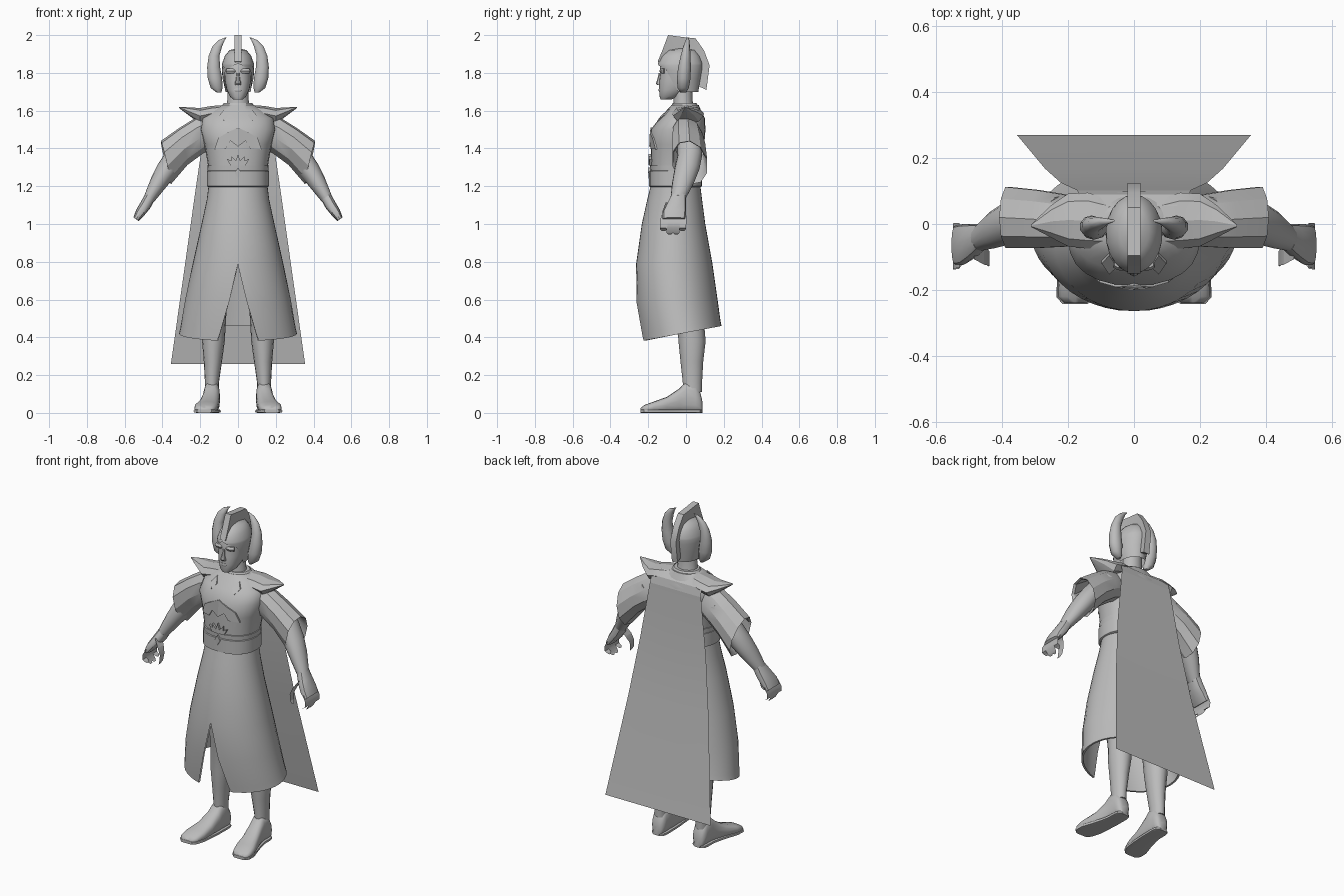
import bpy, bmesh, math
from mathutils import Vector

grey = bpy.data.materials.new("stone grey")
grey.diffuse_color = (0.5, 0.5, 0.5, 1)
X, Y, Z = Vector((1, 0, 0)), Vector((0, 1, 0)), Vector((0, 0, 1))


def finish(name, bm, mirror=False, angle=35):
    bmesh.ops.remove_doubles(bm, verts=bm.verts, dist=0.0005)
    bmesh.ops.recalc_face_normals(bm, faces=bm.faces)
    me = bpy.data.meshes.new(name)
    bm.to_mesh(me)
    bm.free()
    ob = bpy.data.objects.new(name, me)
    bpy.context.collection.objects.link(ob)
    me.materials.append(grey)
    if mirror:
        m = ob.modifiers.new("mirror", 'MIRROR')
        m.use_clip = False
    bpy.ops.object.select_all(action='DESELECT')
    ob.select_set(True)
    bpy.context.view_layer.objects.active = ob
    bpy.ops.object.shade_smooth_by_angle(angle=math.radians(angle))
    return ob


def loft(name, secs, n=16, u=X, v=Y, p=2.0, caps=True, mirror=False, angle=40):
    """Skin rings (x, y, z, ru, rv[, front gap in degrees, tilt])."""
    bm = bmesh.new()
    opened = any(len(s) > 5 for s in secs)
    rings = []
    for s in secs:
        gap, tilt = (s[5], s[6]) if len(s) > 5 else (0, 0)
        ring = []
        for i in range(n + 1 if opened else n):
            a = math.radians(-90 + gap + (360 - 2 * gap) * i / n)
            c, q = math.cos(a), math.sin(a)
            c = math.copysign(abs(c) ** (2 / p), c)
            q = math.copysign(abs(q) ** (2 / p), q)
            ring.append(bm.verts.new(Vector(s[:3]) + u * s[3] * c + v * s[4] * q + Z * tilt * q))
        rings.append(ring)
    m = len(rings[0])
    for a, b in zip(rings, rings[1:]):
        for i in range(n):
            j = (i + 1) % m
            bm.faces.new((a[i], a[j], b[j], b[i]))
    if caps and not opened:
        bm.faces.new(rings[0])
        bm.faces.new(rings[-1])
    return finish(name, bm, mirror, angle)


def front_y(x, z):
    """Depth of the chest surface, from the torso sections."""
    for a, b in zip(torso, torso[1:]):
        if a[2] <= z <= b[2]:
            t = (z - a[2]) / (b[2] - a[2])
            cy, rx, ry = (a[k] + (b[k] - a[k]) * t for k in (1, 3, 4))
            return cy - ry * max(0, 1 - (abs(x) / rx) ** 2.3) ** (1 / 2.3)


def plate(name, pts, lift=0.008, mirror=False):
    bm = bmesh.new()
    front = [bm.verts.new((x, front_y(x, z) - lift, z)) for x, z in pts]
    back = [bm.verts.new((w.co.x, w.co.y + lift + 0.004, w.co.z)) for w in front]
    bm.faces.new(front)
    for i in range(len(pts)):
        j = (i + 1) % len(pts)
        bm.faces.new((front[i], front[j], back[j], back[i]))
    return finish(name, bm, mirror, 20)


# Torso, neck and belt
torso = [(0, -.055, 1.17, .15, .125), (0, -.053, 1.30, .157, .132), (0, -.045, 1.42, .178, .142),
         (0, -.042, 1.50, .20, .145), (0, -.02, 1.56, .19, .12), (0, -.012, 1.60, .14, .092),
         (0, -.005, 1.63, .085, .072)]
loft("torso", torso, 24, p=2.3)
loft("neck", [(0, -.01, 1.58, .075, .065), (0, -.015, 1.65, .057, .05), (0, -.015, 1.74, .055, .05)])
loft("neck_collar", [(0, -.005, 1.61, .10, .08), (0, -.008, 1.64, .075, .063), (0, -.008, 1.64, .06, .05)])
loft("belt", [(0, -.055, 1.195, .155, .13), (0, -.055, 1.20, .164, .14), (0, -.055, 1.28, .164, .14),
              (0, -.055, 1.285, .155, .13)], 24, p=2.3)
loft("belt_upper_band", [(0, -.053, 1.28, .161, .136), (0, -.053, 1.31, .163, .138),
                         (0, -.053, 1.312, .15, .125)], 24, p=2.3)

# Raised ornaments on chest and belt
plate("chest_emblem", [(0, 1.51), (.055, 1.485), (.105, 1.455), (.125, 1.395), (.065, 1.40), (.04, 1.44), (0, 1.41)], mirror=True)
plate("clasp", [(.075, 1.605), (.098, 1.575), (.075, 1.545), (.052, 1.575)], mirror=True)
plate("belt_crown", [(0, 1.37), (.012, 1.335), (.035, 1.36), (.035, 1.335), (.06, 1.345), (.04, 1.31), (0, 1.31)], .012, True)
plate("belt_gem", [(0, 1.30), (.018, 1.27), (0, 1.24), (-.018, 1.27)], .016)

# Long skirt, open in front below the knee line
loft("skirt", [(0, -.055, 1.21, .155, .13, 0, 0), (0, -.06, 1.13, .165, .145, 0, 0),
               (0, -.066, 1.0, .193, .168, 0, 0), (0, -.062, .79, .24, .202, 0, 0),
               (0, -.05, .60, .28, .215, 10, .015), (0, -.03, .45, .305, .213, 18.5, .035),
               (0, -.025, .42, .312, .213, 20.5, .04), (0, -.025, .42, .30, .203, 20.5, .04),
               (0, -.05, .60, .272, .207, 10, .015), (0, -.062, .78, .232, .194, 0, 0)], 40, angle=50)

# Cape
bm = bmesh.new()
rows = [[bm.verts.new((w * t, y, z)) for t in (-1, -.33, .33, 1)]
        for z, y, w in [(1.62, .055, .13), (1.585, .09, .168), (1.54, .102, .172), (1.45, .108, .185), (1.2, .125, .222),
                        (.86, .168, .27), (.26, .27, .355)]]
for a, b in zip(rows, rows[1:]):
    for i in range(3):
        bm.faces.new((a[i], a[i + 1], b[i + 1], b[i]))
finish("cape", bm, angle=5)

# Pointed shoulder pieces
loft("shoulder_point", [(.07, 0, 1.595, .075, .035), (.14, .01, 1.585, .085, .04), (.20, .012, 1.572, .08, .042),
                        (.25, .008, 1.592, .05, .025), (.312, -.005, 1.617, .004, .003)],
     8, u=Y, v=Z, mirror=True, angle=20)

# Sleeves and arms
hang = Vector((.23, 0, .97))
loft("sleeve", [(.15, .005, 1.49, .07, .09), (.205, .01, 1.468, .085, .096), (.29, .015, 1.41, .095, .10),
                (.382, .02, 1.325, .10, .118), (.37, .02, 1.335, .09, .105), (.28, .015, 1.41, .08, .09)],
     10, u=Vector((0, .97, -.2)), v=hang, caps=False, mirror=True, angle=30)
across = Vector((.82, 0, .57))
loft("arm", [(.22, .02, 1.48, .065, .06), (.33, .02, 1.36, .065, .055), (.375, .005, 1.29, .066, .056),
             (.42, -.015, 1.22, .058, .047), (.47, -.042, 1.135, .04, .031)], u=Y, v=across, mirror=True)
loft("palm", [(.465, -.04, 1.145, .04, .03), (.49, -.052, 1.10, .052, .03), (.518, -.062, 1.06, .062, .026),
              (.54, -.064, 1.025, .06, .017)], 12, u=Y, v=across, p=2.6, mirror=True)
for i in range(4):
    y = -.064 + (i - 1.5) * .031
    tip = .945 + (.018 if i in (0, 3) else 0)
    loft(f"finger_{i + 1}", [(.53, y, 1.045, .015, .015), (.549, y * 1.05, 1.01, .015, .014),
                             (.548, y * 1.08, .98, .014, .013), (.532, y * 1.08, tip + .008, .012, .012),
                             (.524, y * 1.08, tip, .006, .006)], 8, u=Y, mirror=True)
loft("thumb", [(.485, -.075, 1.115, .02, .025), (.455, -.095, 1.07, .02, .02), (.438, -.105, 1.03, .016, .015),
               (.442, -.11, .99, .013, .013), (.452, -.112, .97, .006, .006)], 8, u=Y, mirror=True)

# Legs and feet
loft("leg", [(.138, .034, .11, .037, .05), (.138, .034, .16, .037, .051), (.133, .031, .27, .048, .06),
             (.13, .032, .38, .06, .072), (.122, .02, .55, .062, .07), (.10, -.02, .80, .085, .09),
             (.08, -.04, 1.05, .075, .09)], mirror=True)
feet = [(.138, .087, .022, .06), (.138, .075, .038, .11), (.138, .05, .043, .155), (.139, .0, .043, .165),
        (.142, -.035, .046, .13), (.153, -.10, .053, .085), (.168, -.17, .062, .06),
        (.176, -.22, .055, .042), (.178, -.24, .035, .026)]
loft("foot", [(x, y, h / 2, w, h / 2) for x, y, w, h in feet], u=X, v=Z, p=2.7, mirror=True, angle=50)
loft("sole", [(x, y - .002, .009, w + .004, .009) for x, y, w, h in feet], u=X, v=Z, p=5, mirror=True)

# Head and face
loft("head", [(0, -.105, 1.66, .026, .03), (0, -.09, 1.675, .043, .05), (0, -.068, 1.71, .06, .074),
              (0, -.045, 1.76, .071, .097), (0, -.035, 1.80, .073, .102), (0, -.032, 1.85, .074, .106),
              (0, -.028, 1.89, .06, .085)], 20, p=2.3)
loft("nose", [(0, -.137, 1.735, .016, .016), (0, -.141, 1.745, .017, .018), (0, -.138, 1.765, .011, .014),
              (0, -.134, 1.80, .008, .01)], 8)
loft("lips", [(0, -.133, 1.700, .018, .01), (0, -.135, 1.708, .025, .011), (0, -.134, 1.717, .018, .01)], 10)
loft("brow", [(.035, -.124, 1.798, .026, .012), (.035, -.127, 1.81, .03, .015), (.035, -.122, 1.822, .026, .012)],
     10, mirror=True)

# Helmet: open face, crest and side wings
loft("helmet", [(0, -.02, 1.70, .066, .085, 75, 0), (0, -.03, 1.77, .082, .108, 62, 0),
                (0, -.03, 1.815, .086, .116, 50, 0), (0, -.03, 1.84, .086, .119, 14, 0),
                (0, -.03, 1.85, .084, .119, 0, 0), (0, -.027, 1.89, .07, .10, 0, 0),
                (0, -.022, 1.92, .045, .07, 0, 0), (0, -.02, 1.932, .004, .008, 0, 0)], 20)
outer = [(-.15, 1.86), (-.125, 1.92), (-.095, 2.0), (-.02, 1.99), (.05, 1.983), (.095, 1.92), (.125, 1.84), (.108, 1.71)]
inner = [(-.13, 1.85), (-.10, 1.89), (-.07, 1.91), (-.02, 1.92), (.025, 1.90), (.06, 1.86), (.07, 1.81), (.065, 1.73)]
bm = bmesh.new()
rings = [[bm.verts.new((s * w, y, z)) for s, w, (y, z) in ((-1, .019, o), (1, .019, o), (1, .012, i), (-1, .012, i))]
         for o, i in zip(outer, inner)]
for a, b in zip(rings, rings[1:]):
    for k in range(4):
        bm.faces.new((a[k], a[(k + 1) % 4], b[(k + 1) % 4], b[k]))
bm.faces.new(rings[0])
bm.faces.new(rings[-1])
finish("helmet_crest", bm, angle=30)
loft("helmet_wing", [(.10, -.015, 1.695, .012, .015), (.113, -.015, 1.72, .033, .03), (.122, -.012, 1.77, .04, .036),
                     (.129, -.008, 1.83, .036, .034), (.127, -.002, 1.89, .030, .026), (.110, .003, 1.94, .027, .018),
                     (.088, .008, 1.972, .018, .01), (.063, .01, 1.988, .004, .004)], 10, mirror=True, angle=45)
